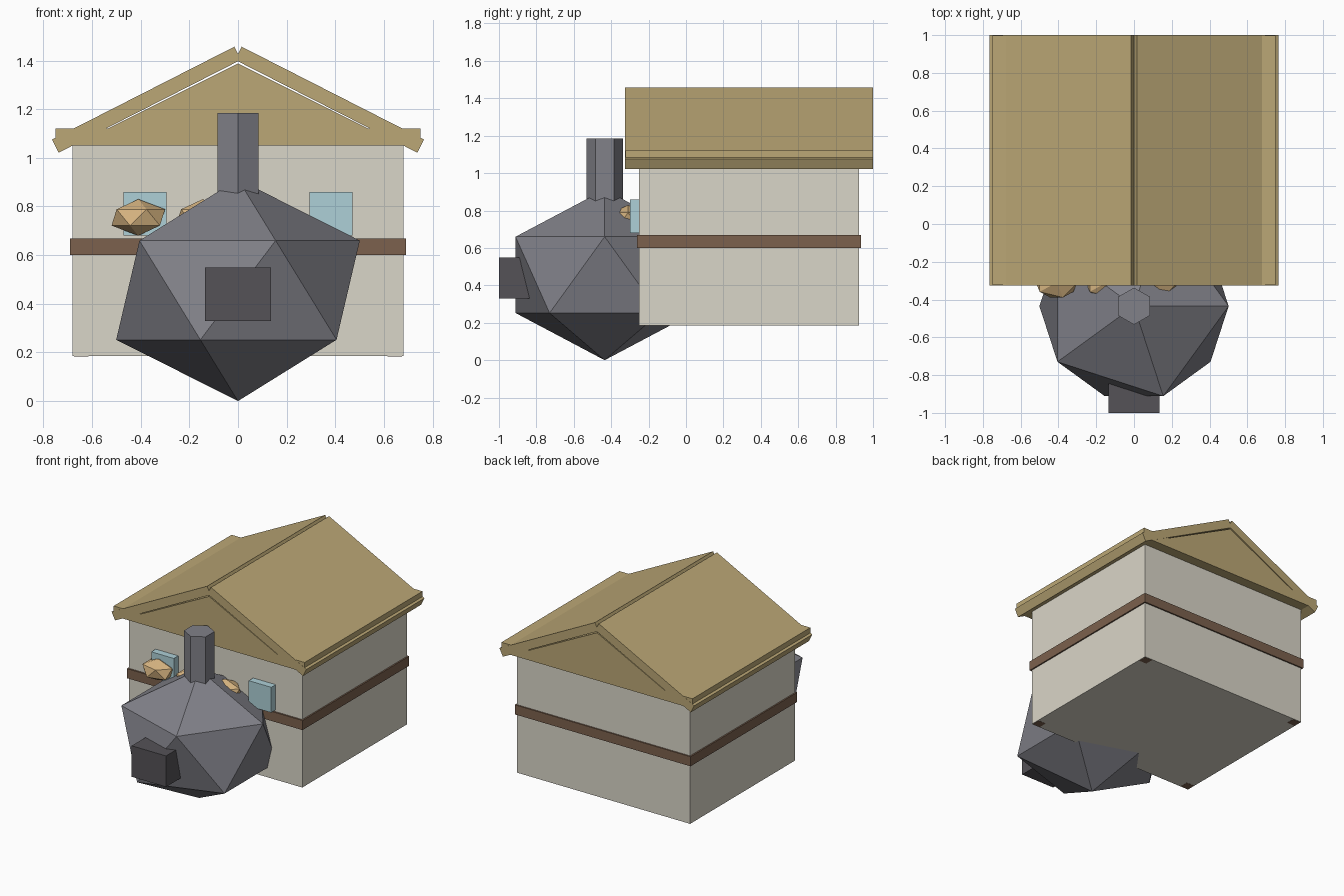
import bpy, bmesh
from mathutils import Matrix

if "Cube" in bpy.data.objects:
    bpy.data.objects.remove(bpy.data.objects["Cube"])


def material(name, rgb):
    m = bpy.data.materials.new(name)
    m.diffuse_color = (*rgb, 1)
    m.use_nodes = True
    m.node_tree.nodes["Principled BSDF"].inputs["Base Color"].default_value = m.diffuse_color
    return m


PLASTER = material("plaster", (0.70, 0.67, 0.58))
TIMBER = material("timber", (0.20, 0.12, 0.075))
THATCH = material("thatch", (0.50, 0.39, 0.18))
STONE = material("stone", (0.22, 0.22, 0.25))
IRON = material("iron", (0.09, 0.085, 0.095))
GLASS = material("glass", (0.42, 0.63, 0.68))
CRUST = material("crust", (0.68, 0.46, 0.22))


def finish(name, bm, mat):
    bmesh.ops.recalc_face_normals(bm, faces=bm.faces)
    me = bpy.data.meshes.new(name)
    bm.to_mesh(me)
    bm.free()
    me.materials.append(mat)
    ob = bpy.data.objects.new(name, me)
    bpy.context.collection.objects.link(ob)
    return ob


def box(name, lo, hi, mat):
    bm = bmesh.new()
    size = [b - a for a, b in zip(lo, hi)]
    mid = [(a + b) / 2 for a, b in zip(lo, hi)]
    bmesh.ops.create_cube(bm, size=1, matrix=Matrix.Translation(mid) @ Matrix.Diagonal((*size, 1)))
    return finish(name, bm, mat)


def ico(name, centre, radii, mat):
    bm = bmesh.new()
    bmesh.ops.create_icosphere(bm, subdivisions=1, radius=1,
                               matrix=Matrix.Translation(centre) @ Matrix.Diagonal((*radii, 1)))
    return finish(name, bm, mat)


def prism(name, profile, y0, y1, mat):
    """Extrude an x-z profile along y."""
    bm = bmesh.new()
    face = bm.faces.new([bm.verts.new((x, y0, z)) for x, z in profile])
    ext = bmesh.ops.extrude_face_region(bm, geom=[face])
    bmesh.ops.translate(bm, vec=(0, y1 - y0, 0),
                        verts=[v for v in ext["geom"] if isinstance(v, bmesh.types.BMVert)])
    return finish(name, bm, mat)


# House body and timber band
box("house_walls", (-0.68, -0.25, 0.185), (0.68, 0.925, 1.06), PLASTER)
box("timber_band", (-0.69, -0.262, 0.60), (0.69, 0.935, 0.668), TIMBER)

# Corner posts buried in the walls, showing only underneath
for sx in (-1, 1):
    for y in (-0.215, 0.89):
        box("corner_post", (sx * 0.645 - 0.03, y - 0.03, 0.184),
            (sx * 0.645 + 0.03, y + 0.03, 1.04), TIMBER)

# Roof: gable block with eave ledge, and two tilted slabs crossing at the ridge
prism("roof_gable", [(-0.75, 1.05), (0.75, 1.05), (0.75, 1.12), (0.535, 1.12),
                     (0, 1.388), (-0.535, 1.12), (-0.75, 1.12)], -0.324, 0.999, THATCH)
slab = [(0.015, 1.457), (0.765, 1.075), (0.738, 1.021), (-0.012, 1.403)]
for sx in (-1, 1):
    prism("roof_slab", [(sx * x, z) for x, z in slab], -0.325, 1.0, THATCH)

# Front windows
for sx in (-1, 1):
    box("window", (sx * 0.3825 - 0.0885, -0.30, 0.68),
        (sx * 0.3825 + 0.0885, -0.24, 0.86), GLASS)

# Stone oven with hexagonal chimney and door
ico("oven", (0, -0.435, 0.456), (0.56, 0.56, 0.456), STONE)
bm = bmesh.new()
bmesh.ops.create_cone(bm, cap_ends=True, segments=6, radius1=0.098, radius2=0.098, depth=0.385,
                      matrix=Matrix.Translation((0, -0.435, 0.9925)))
finish("chimney", bm, STONE)
box("oven_door", (-0.135, -1.0, 0.33), (0.135, -0.82, 0.55), IRON)

# Loaves resting along the wall
for i in range(3):
    ico("loaf", (-0.41 + 0.265 * i, -0.31, 0.755), (0.123, 0.093, 0.075), CRUST)
